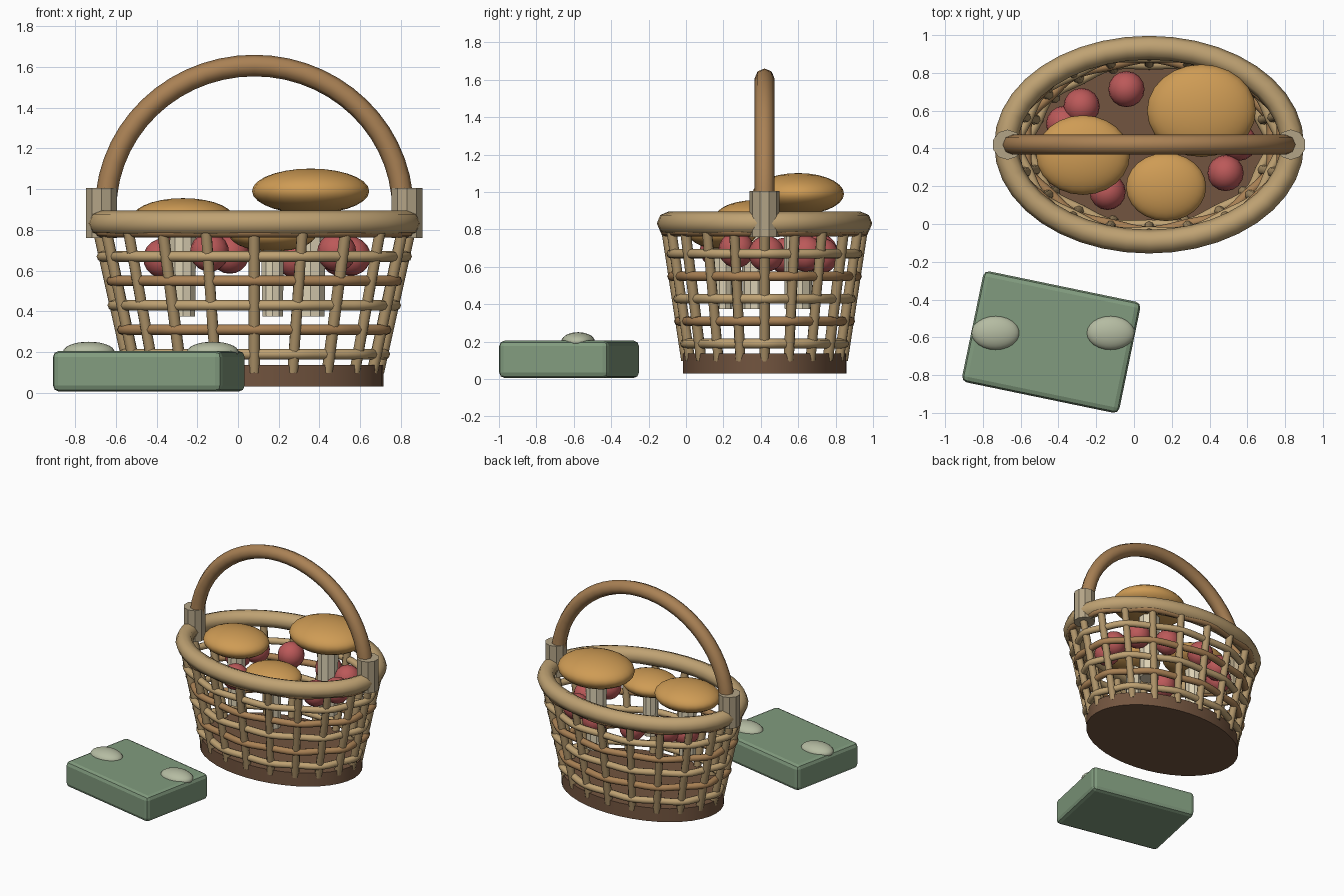
import bpy
from math import sin, cos, pi, radians

if "Cube" in bpy.data.objects:
    bpy.data.objects.remove(bpy.data.objects["Cube"])

CX, CY, RATIO = 0.08, 0.42, 0.685      # basket centre, depth / width


def mat(name, r, g, b):
    m = bpy.data.materials.new(name)
    m.diffuse_color = (r, g, b, 1)
    m.use_nodes = True
    m.node_tree.nodes["Principled BSDF"].inputs["Base Color"].default_value = m.diffuse_color
    return m


LIGHT = mat("light_wicker", 0.52, 0.36, 0.17)
STAKE = mat("stake_wicker", 0.42, 0.29, 0.14)
DARK = mat("dark_wicker", 0.40, 0.22, 0.09)
BASE = mat("base_wood", 0.17, 0.09, 0.05)
BIND = mat("binding", 0.45, 0.37, 0.24)
CAP = mat("mushroom_cap", 0.62, 0.33, 0.09)
STEM = mat("mushroom_stem", 0.72, 0.64, 0.46)
RED = mat("berry_red", 0.50, 0.10, 0.10)
GREEN = mat("cloth_green", 0.22, 0.33, 0.21)
PALE = mat("pale_green", 0.46, 0.50, 0.36)


def finish(name, m, smooth=None):
    o = bpy.context.object
    o.name = name
    o.data.materials.clear()
    o.data.materials.append(m)
    if smooth:
        bpy.ops.object.shade_smooth_by_angle(angle=radians(smooth))
    return o


def tube(name, pts, r, m, closed=False):
    c = bpy.data.curves.new(name, 'CURVE')
    c.dimensions = '3D'
    c.bevel_depth = r
    c.bevel_resolution = 2
    c.use_fill_caps = not closed
    s = c.splines.new('POLY')
    s.points.add(len(pts) - 1)
    for p, q in zip(s.points, pts):
        p.co = (*q, 1)
    s.use_cyclic_u = closed
    o = bpy.data.objects.new(name, c)
    bpy.context.collection.objects.link(o)
    bpy.ops.object.select_all(action='DESELECT')
    o.select_set(True)
    bpy.context.view_layer.objects.active = o
    bpy.ops.object.convert(target='MESH')
    return finish(name, m, 50)


def ball(name, loc, scale, m, seg=24, rings=14):
    bpy.ops.mesh.primitive_uv_sphere_add(segments=seg, ring_count=rings, radius=1, location=loc)
    bpy.context.object.scale = scale
    return finish(name, m, 60)


def wall(z):
    """Half width of the basket wall at height z."""
    return 0.63 + 0.223 * (z - 0.19)


def on_wall(t, a, z):
    return (CX + a * cos(t), CY + a * RATIO * sin(t), z)


# Base
bpy.ops.mesh.primitive_cylinder_add(vertices=40, radius=1, depth=0.105, location=(CX, CY, 0.083))
bpy.context.object.scale = (0.635, 0.437, 1)
finish("base", BASE, 30)

# Upright stakes
for i in range(20):
    t = 2 * pi * i / 20
    tube(f"stake_{i}", [on_wall(t, wall(z), z) for z in (0.1, 0.83)], 0.028, STAKE)

# Woven rings passing alternately in front of and behind the stakes
for k in range(6):
    z = 0.189 + 0.12 * k
    sign = 1 if k % 2 == 0 else -1
    pts = [on_wall(2 * pi * j / 80, wall(z) + sign * 0.012 * cos(20 * pi * j / 80), z)
           for j in range(80)]
    tube(f"weave_{k}", pts, 0.026, DARK if k % 2 else LIGHT, True)

# Rim
tube("rim", [(CX + 0.757 * cos(2 * pi * j / 40), CY + 0.513 * sin(2 * pi * j / 40), 0.832)
             for j in range(40)], 0.063, LIGHT, True)

# Arched handle and its bindings
arc = [(CX - 0.73 * cos(pi * j / 28), CY, 0.9 + 0.707 * sin(pi * j / 28)) for j in range(29)]
tube("handle", arc, 0.053, DARK)
for side in (-1, 1):
    bpy.ops.mesh.primitive_cylinder_add(vertices=10, radius=0.08, depth=0.245,
                                        location=(CX + side * 0.75, CY, 0.882))
    finish("binding_left" if side < 0 else "binding_right", BIND)

# Mushrooms: x, y, cap z, cap half width
for i, (x, y, z, r) in enumerate([(0.357, 0.60, 0.99, 0.288), (-0.27, 0.365, 0.86, 0.248),
                                  (0.17, 0.196, 0.775, 0.212)]):
    ball(f"mushroom_cap_{i}", (x, y, z), (r, r * 0.85, r * 0.385), CAP)
    bpy.ops.mesh.primitive_cone_add(vertices=10, radius1=r * 0.25, radius2=r * 0.28,
                                    depth=z - 0.375, location=(x, y, (z + 0.375) / 2))
    finish(f"mushroom_stem_{i}", STEM)

# Berries
for i, p in enumerate([(-0.04, 0.714, 0.68), (-0.277, 0.624, 0.69), (-0.37, 0.53, 0.66),
                       (-0.14, 0.17, 0.69), (0.485, 0.27, 0.69), (0.555, 0.43, 0.67),
                       (0.28, 0.72, 0.66), (0.50, 0.64, 0.67)]):
    ball(f"berry_{i}", p, (0.096,) * 3, RED, 16, 10)

# Folded cloth block with two pale pads
bpy.ops.mesh.primitive_cube_add(size=1, location=(-0.438, -0.625, 0.105),
                                rotation=(0, 0, radians(-11.7)))
o = bpy.context.object
o.scale = (0.85, 0.6, 0.2)
bpy.ops.object.transform_apply(location=False, rotation=False, scale=True)
b = o.modifiers.new("bevel", 'BEVEL')
b.width = 0.03
b.segments = 2
finish("cloth_block", GREEN)
for i, x in enumerate((-0.733, -0.124)):
    ball(f"pad_{i}", (x, -0.577, 0.2), (0.127, 0.09, 0.05), PALE)
